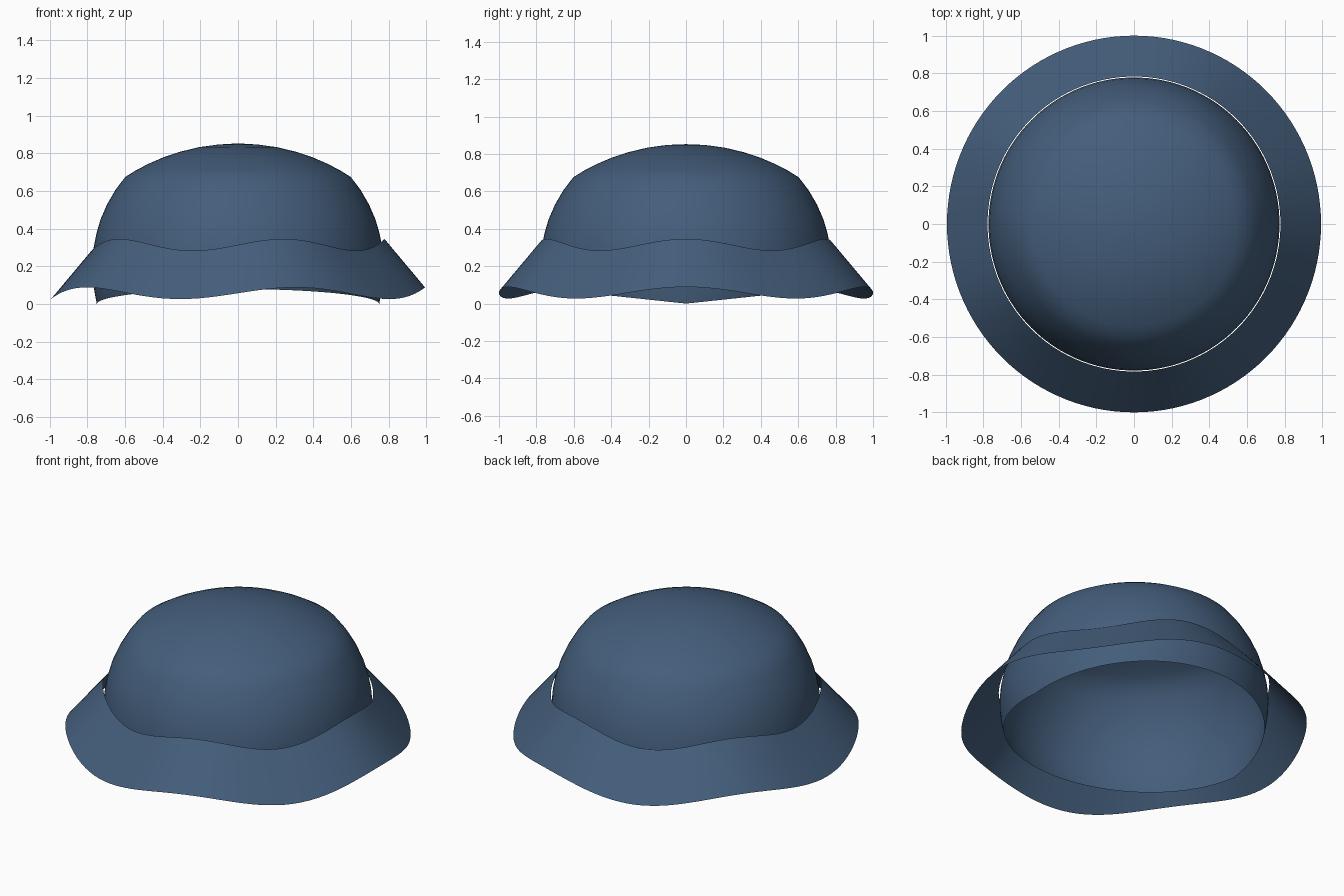
import bpy, bmesh, math

if "Cube" in bpy.data.objects:
    bpy.data.objects.remove(bpy.data.objects["Cube"])

SEGMENTS = 120
X_SCALE = 0.993  # the hat is very slightly narrower than deep

fabric = bpy.data.materials.new("denim_blue")
fabric.diffuse_color = (0.058, 0.112, 0.2, 1.0)
fabric.use_nodes = True
fabric.node_tree.nodes["Principled BSDF"].inputs["Base Color"].default_value = fabric.diffuse_color


def revolve(name, profile, lift, capped=False):
    """Spin (radius, z) points round the z axis; lift(angle, z) offsets each height."""
    bm = bmesh.new()
    rings = []
    for r, z in profile:
        ring = []
        for i in range(SEGMENTS):
            a = math.tau * i / SEGMENTS
            ring.append(bm.verts.new((r * X_SCALE * math.cos(a), r * math.sin(a), z + lift(a, z))))
        rings.append(ring)
    for low, high in zip(rings, rings[1:]):
        for i in range(SEGMENTS):
            j = (i + 1) % SEGMENTS
            bm.faces.new((low[i], low[j], high[j], high[i]))
    if capped:
        top = bm.verts.new((0, 0, 0.852))
        for i in range(SEGMENTS):
            bm.faces.new((rings[-1][i], rings[-1][(i + 1) % SEGMENTS], top))
    mesh = bpy.data.meshes.new(name)
    bm.to_mesh(mesh)
    bm.free()
    mesh.materials.append(fabric)
    obj = bpy.data.objects.new(name, mesh)
    bpy.context.collection.objects.link(obj)
    bpy.ops.object.select_all(action='DESELECT')
    obj.select_set(True)
    bpy.context.view_layer.objects.active = obj
    bpy.ops.object.shade_smooth_by_angle(angle=math.radians(35))
    return obj


# Crown: a deep dome whose open rim arches up at the front and back
crown_profile = [(0.755, 0.0), (0.768, 0.07), (0.776, 0.15), (0.778, 0.22), (0.772, 0.30),
                 (0.757, 0.375), (0.735, 0.45), (0.700, 0.53), (0.655, 0.607), (0.603, 0.675),
                 (0.545, 0.711), (0.475, 0.747), (0.40, 0.779), (0.31, 0.809), (0.21, 0.833),
                 (0.11, 0.847), (0.04, 0.8515)]


def rim_arch(angle, z):
    return 0.08 * abs(math.sin(angle)) * max(0.0, 1 - z / 0.3)


revolve("crown", crown_profile, rim_arch, capped=True)

# Brim: a sloping open band with five soft waves
brim_profile = [(1.0 - 0.217 * t / 4, 0.058 + 0.257 * t / 4) for t in range(5)]
revolve("brim", brim_profile, lambda angle, z: 0.031 * math.cos(5 * angle))
